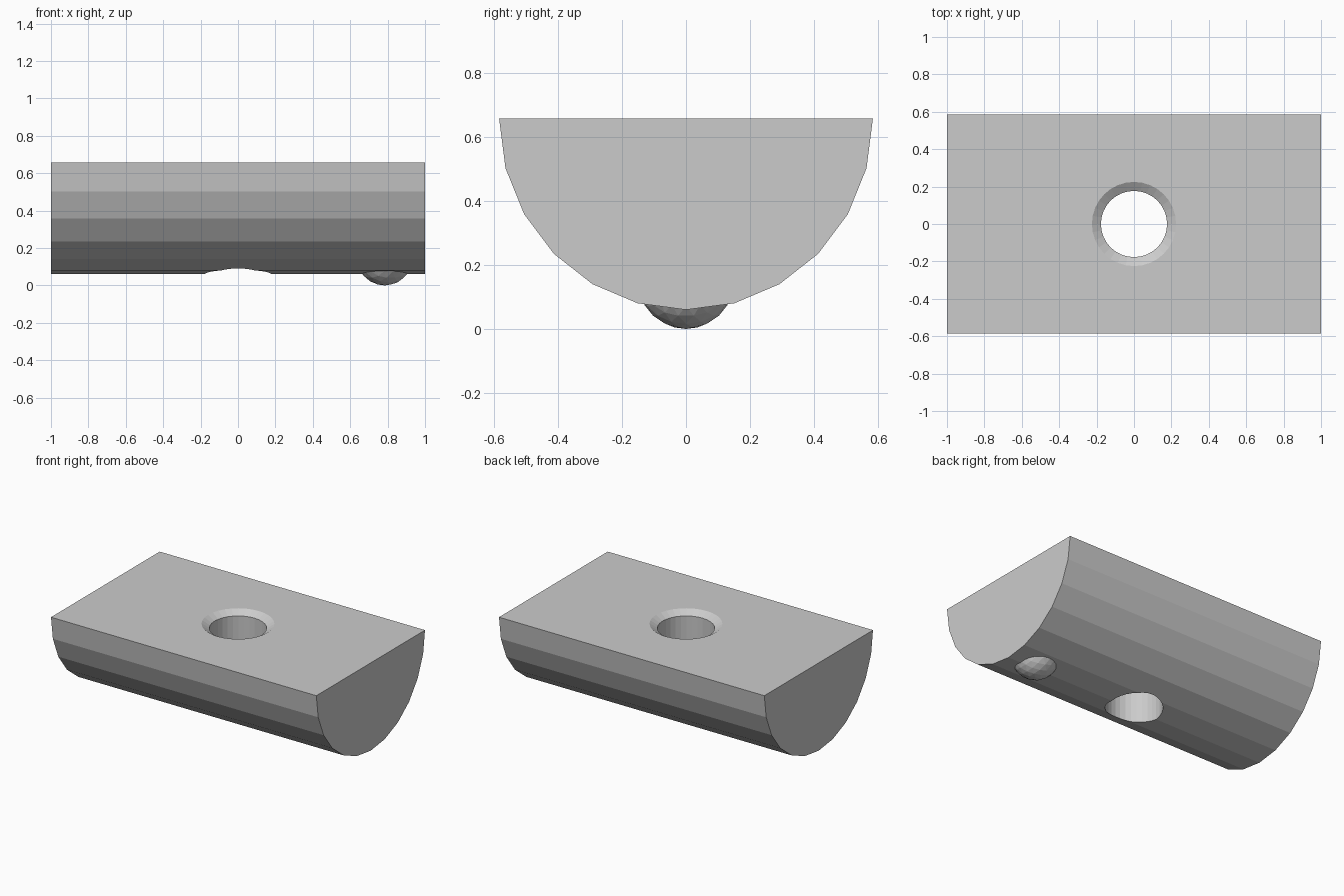
import bpy, bmesh
from math import sin, cos, pi

if "Cube" in bpy.data.objects:
    bpy.data.objects.remove(bpy.data.objects["Cube"])


def make_object(name, bm):
    bmesh.ops.recalc_face_normals(bm, faces=bm.faces)
    mesh = bpy.data.meshes.new(name)
    bm.to_mesh(mesh)
    bm.free()
    ob = bpy.data.objects.new(name, mesh)
    bpy.context.collection.objects.link(ob)
    return ob


def loft(name, rings):
    """Closed solid through a list of equal-length point rings."""
    bm = bmesh.new()
    loops = [[bm.verts.new(p) for p in ring] for ring in rings]
    n = len(loops[0])
    for a, b in zip(loops, loops[1:]):
        for i in range(n):
            j = (i + 1) % n
            bm.faces.new((a[i], a[j], b[j], b[i]))
    bm.faces.new(loops[0])
    bm.faces.new(loops[-1])
    return make_object(name, bm)


TOP = 0.658
HALF_WIDTH = 0.585

# Half-round bar, twelve facets, flat side up
profile = [(-HALF_WIDTH * cos(pi * i / 12), TOP - 0.598 * sin(pi * i / 12))
           for i in range(13)]
body = loft("half_round_body", [[(x, y, z) for y, z in profile] for x in (-1, 1)])

# Vertical through hole with a shallow chamfer at the top
SIDES = 32
sections = [(0.177, -0.1), (0.177, TOP - 0.03), (0.225, TOP), (0.273, TOP + 0.03)]
cutter = loft("hole_cutter", [
    [(r * cos(2 * pi * i / SIDES), r * sin(2 * pi * i / SIDES), z)
     for i in range(SIDES)] for r, z in sections])
cutter.hide_render = True

cut = body.modifiers.new("hole", 'BOOLEAN')
cut.operation = 'DIFFERENCE'
cut.solver = 'EXACT'
cut.object = cutter
bpy.context.view_layer.objects.active = body
bpy.ops.object.modifier_apply(modifier=cut.name)
bpy.data.objects.remove(cutter)

# Detent ball protruding from the underside
bm = bmesh.new()
bmesh.ops.create_icosphere(bm, subdivisions=3, radius=0.15)
ball = make_object("detent_ball", bm)
ball.location = (0.785, 0, 0.15)
